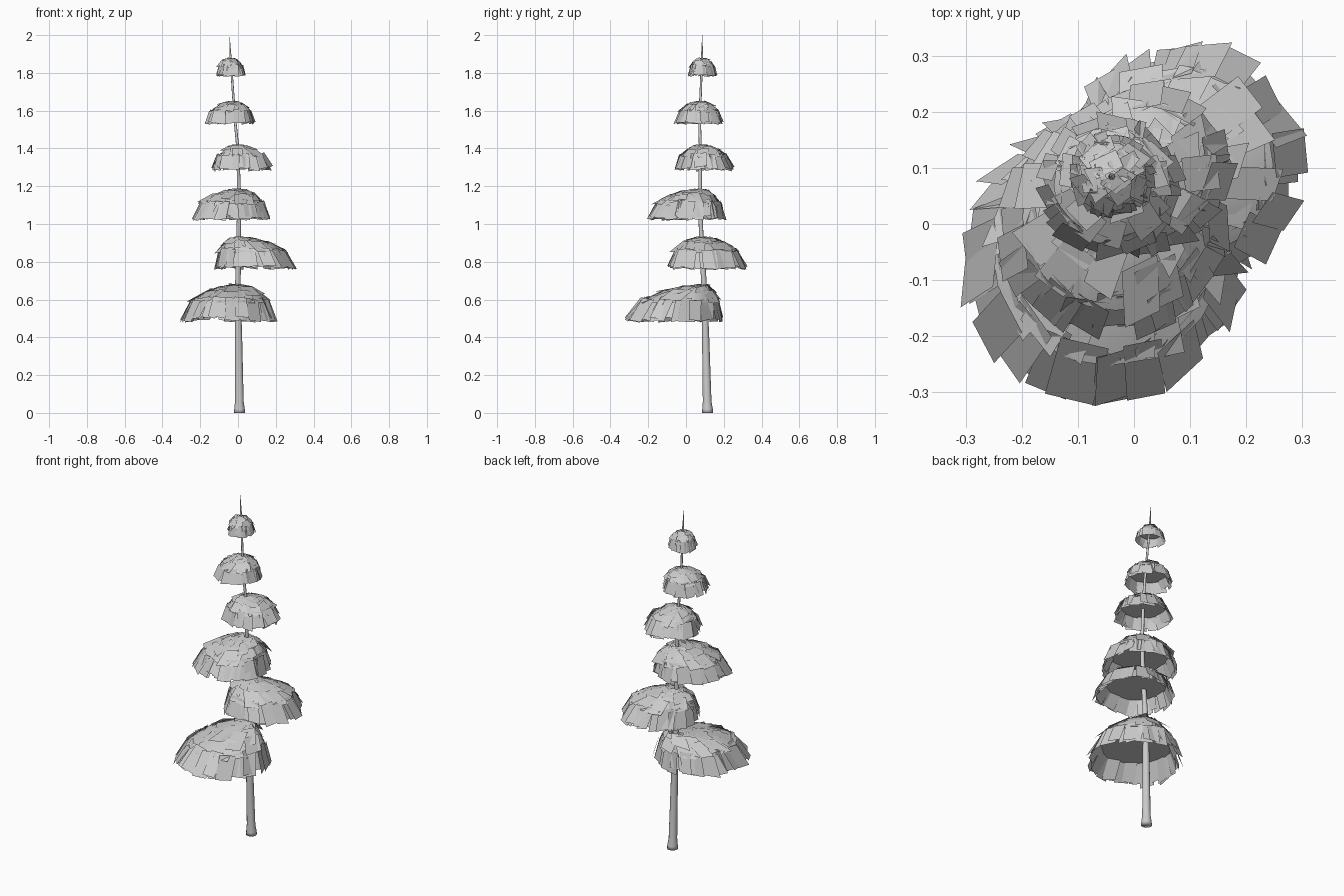
import bpy, bmesh, math, random
from mathutils import Vector

if "Cube" in bpy.data.objects:
    bpy.data.objects.remove(bpy.data.objects["Cube"])

random.seed(4)

# trunk centre line and radius: (x, y, z, radius)
TRUNK = [(.008, .114, 0, .030), (.008, .114, .02, .028), (.007, .112, .06, .023),
         (.003, .104, .40, .019), (-.001, .097, .65, .015), (.004, .080, .95, .012),
         (.006, .075, 1.15, .010), (-.001, .076, 1.40, .008), (-.016, .072, 1.55, .007),
         (-.030, .080, 1.75, .006), (-.040, .085, 1.88, .006), (-.045, .086, 2.0, .0005)]

# foliage tiers: (centre x, centre y, radius, bottom z, top z)
TIERS = [(-.055, -.073, .246, .490, .682), (.090, .110, .205, .768, .935),
         (-.040, .000, .198, 1.028, 1.188), (.022, .100, .148, 1.290, 1.422),
         (-.043, .068, .123, 1.537, 1.652), (-.041, .087, .074, 1.788, 1.880)]

# dome profile: (radius share, height share)
DOME = [(0, 1), (.32, .94), (.60, .78), (.84, .52), (.97, 0)]


def add_mesh(name, bm, smooth=False):
    mesh = bpy.data.meshes.new(name)
    bm.to_mesh(mesh)
    bm.free()
    for p in mesh.polygons:
        p.use_smooth = smooth
    ob = bpy.data.objects.new(name, mesh)
    bpy.context.collection.objects.link(ob)
    return ob


def trunk_at(z):
    for a, b in zip(TRUNK, TRUNK[1:]):
        if z <= b[2]:
            t = (z - a[2]) / (b[2] - a[2])
            return Vector((a[0] + (b[0] - a[0]) * t, a[1] + (b[1] - a[1]) * t))


def dome_point(tier, u, angle):
    """Point on the tier's dome: u = 0 at the trunk, u = 1 at the rim."""
    cx, cy, r, z0, z1 = tier
    i = min(int(u * 4), 3)
    t = u * 4 - i
    rho = DOME[i][0] * (1 - t) + DOME[i + 1][0] * t
    h = DOME[i][1] * (1 - t) + DOME[i + 1][1] * t
    c = trunk_at(z1).lerp(Vector((cx, cy)), min(rho, 1))
    return Vector((c.x + math.cos(angle) * r * rho, c.y + math.sin(angle) * r * rho,
                   z0 + (z1 - z0) * h))


# trunk
bm = bmesh.new()
N = 12
rings = [[bm.verts.new((x + r * math.cos(k * math.tau / N), y + r * math.sin(k * math.tau / N), z))
          for k in range(N)] for x, y, z, r in TRUNK]
for a, b in zip(rings, rings[1:]):
    for k in range(N):
        bm.faces.new((a[k], a[(k + 1) % N], b[(k + 1) % N], b[k]))
bm.faces.new(rings[0][::-1])
bm.faces.new(rings[-1])
add_mesh("trunk", bm, True)

# card rows: (upper u, lower u, outward lift, density)
ROWS = [(.06, .38, .01, 1.2), (.22, .55, .02, 1.2), (.42, .74, .02, 1.3), (.68, 1.0, .01, 2.6)]

for n, tier in enumerate(TIERS, 1):
    r = tier[2]
    # inner dome shell with a shallow ceiling underneath
    bm = bmesh.new()
    S = 20
    drop = Vector((0, 0, .005))
    top = bm.verts.new(dome_point(tier, 0, 0) - drop)
    prev = None
    for u in (.25, .5, .75):
        ring = [bm.verts.new(dome_point(tier, u, k * math.tau / S) - drop) for k in range(S)]
        for k in range(S):
            j = (k + 1) % S
            if prev:
                bm.faces.new((prev[k], ring[k], ring[j], prev[j]))
            else:
                bm.faces.new((top, ring[k], ring[j]))
        prev = ring
    mid = sum((v.co for v in prev), Vector()) / S
    low = bm.verts.new(mid)
    for k in range(S):
        bm.faces.new((low, prev[(k + 1) % S], prev[k]))
    ob = add_mesh(f"foliage_core_{n}", bm, True)
    bpy.context.view_layer.objects.active = ob
    ob.select_set(True)
    bpy.ops.object.shade_smooth_by_angle(angle=math.radians(50))
    ob.select_set(False)

    # overlapping flat leaf cards
    bm = bmesh.new()
    half = .014 + r * .11
    for u0, u1, lift, density in ROWS:
        rim = r * (u0 + u1) / 2
        count = max(6, round(math.tau * rim / (half * 2) * density))
        for k in range(count):
            ang = (k + random.uniform(-.5, .5)) * math.tau / count
            du = random.uniform(-.05, .05)
            a = dome_point(tier, u0 + du, ang)
            b = dome_point(tier, min(1, u1 + du), ang)
            b.z -= random.uniform(-.004, .008)
            out = Vector((math.cos(ang), math.sin(ang), 0))
            # loose radial scatter of the whole card
            shift = out * r * random.uniform(-.05, .05)
            a += shift
            b += shift + out * r * (lift + random.uniform(-.02, .06))
            side = Vector((-math.sin(ang), math.cos(ang), 0))
            # roll within the card and yaw away from the dome
            side = (side + (b - a).normalized() * random.uniform(-.2, .2)
                    + out * random.uniform(-.3, .3)).normalized()
            side *= half * random.uniform(.8, 1.2)
            bm.faces.new([bm.verts.new(p) for p in (a - side, b - side, b + side, a + side)])
    add_mesh(f"foliage_cards_{n}", bm)
